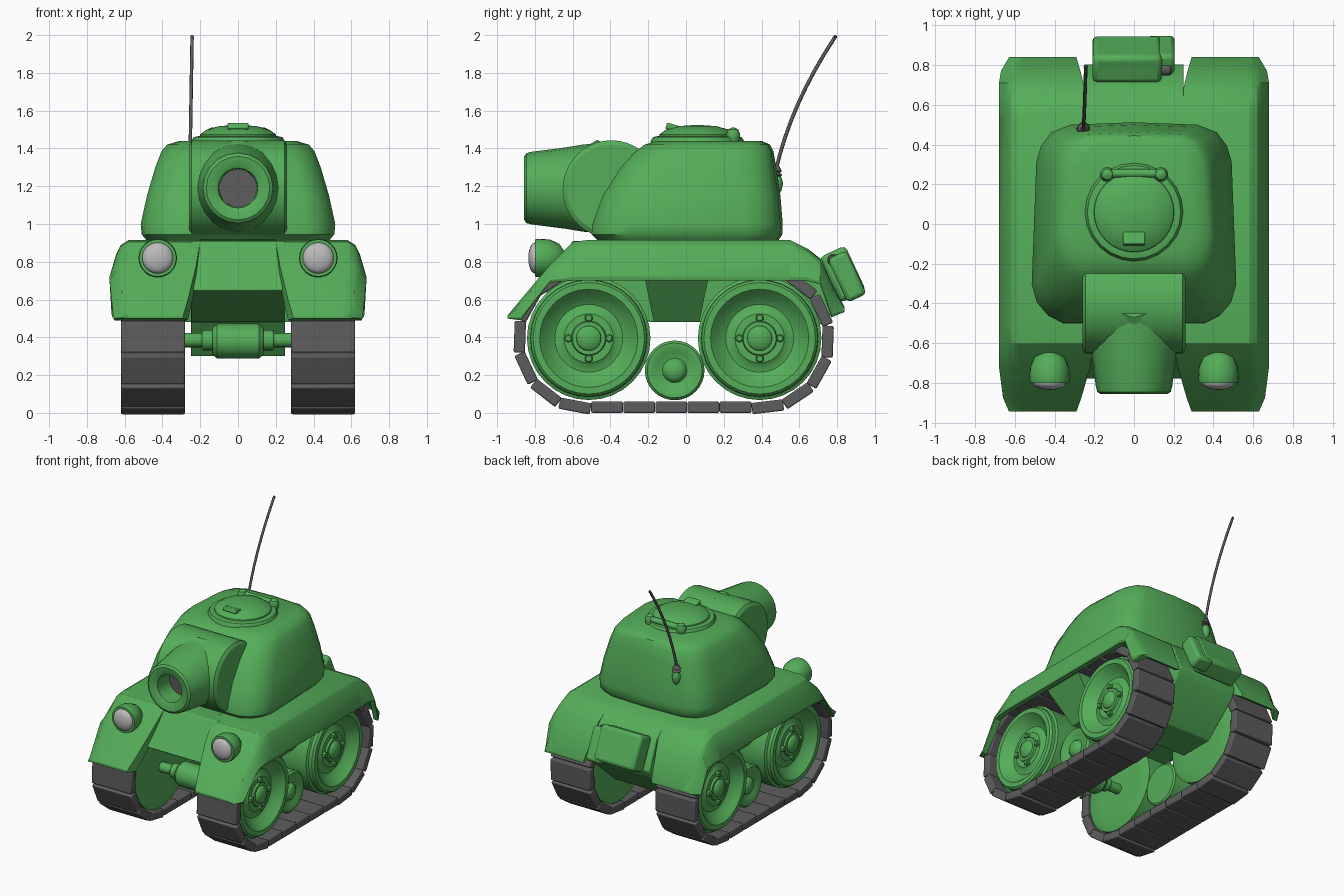
import bpy, bmesh, math
from mathutils import Vector, Matrix

if "Cube" in bpy.data.objects:
    bpy.data.objects.remove(bpy.data.objects["Cube"])


def material(name, c):
    m = bpy.data.materials.new(name)
    m.diffuse_color = (*c, 1)
    m.use_nodes = True
    m.node_tree.nodes["Principled BSDF"].inputs["Base Color"].default_value = m.diffuse_color
    return m


GREEN = material("green_paint", (0.09, 0.42, 0.10))
DARK = material("dark_rubber", (0.11, 0.11, 0.11))
LENS = material("lens_glass", (0.5, 0.5, 0.5))


def loft(name, parts, mat=GREEN, mirror=False, bevel=0, angle=32):
    """Each part is a list of point rings, skinned in order and capped."""
    bm = bmesh.new()
    for rings in parts:
        vs = [[bm.verts.new(p) for p in r] for r in rings]
        n = len(vs[0])
        for a, b in zip(vs, vs[1:]):
            for i in range(n):
                j = (i + 1) % n
                bm.faces.new((a[i], a[j], b[j], b[i]))
        bm.faces.new(vs[0][::-1])
        bm.faces.new(vs[-1])
    bmesh.ops.recalc_face_normals(bm, faces=bm.faces)
    me = bpy.data.meshes.new(name)
    bm.to_mesh(me)
    bm.free()
    me.materials.append(mat)
    ob = bpy.data.objects.new(name, me)
    bpy.context.collection.objects.link(ob)
    bpy.ops.object.select_all(action='DESELECT')
    ob.select_set(True)
    bpy.context.view_layer.objects.active = ob
    bpy.ops.object.shade_smooth_by_angle(angle=math.radians(angle))
    if bevel:
        b = ob.modifiers.new("bevel", 'BEVEL')
        b.width, b.segments, b.limit_method = bevel, 2, 'ANGLE'
    if mirror:
        ob.modifiers.new("mirror", 'MIRROR')
    return ob


def lathe(profile, centre, axis, seg=32):
    """Rings of (distance along axis, radius) about a line."""
    q = Vector((0, 0, 1)).rotation_difference(Vector(axis))
    return [[Vector(centre) + q @ Vector((r * math.cos(k * math.tau / seg),
             r * math.sin(k * math.tau / seg), t)) for k in range(seg)] for t, r in profile]


def prism(yz, x0, x1):
    return [[(x, y, z) for y, z in yz] for x in (x0, x1)]


def box(c, size, tilt=0):
    h = Vector(size) / 2
    rot = Matrix.Rotation(tilt, 3, 'X')
    return [[Vector(c) + rot @ Vector((x * h.x, y * h.y, z * h.z))
             for y, z in ((-1, -1), (1, -1), (1, 1), (-1, 1))] for x in (-1, 1)]


def dome(r, h, n=6, t0=0):
    return [(t0 + h * math.sin(a), max(r * math.cos(a), 0.002))
            for a in (k * math.pi / 2 / n for k in range(n + 1))]


X, Y, Z = (1, 0, 0), (0, 1, 0), (0, 0, 1)
FRONT = (0, -1, 0)

# Central hull with sloped nose and stepped belly
loft("hull", [prism([(-.60, .91), (-.78, .65), (-.18, .48), (.10, .48), (.25, .30), (.52, .30),
                     (.78, .53), (.805, .60), (.72, .81), (.65, .865), (.55, .915)], -.25, .25)], bevel=.006)

# Fenders: stations of y, top z, lower edge z, inner x, outer x
stations = [(-.945, .515, .50, .29, .63), (-.875, .60, .49, .265, .66), (-.72, .785, .69, .22, .68),
            (-.60, .905, .70, .20, .68), (-.52, .915, .70, .20, .68), (.55, .915, .70, .20, .68),
            (.64, .87, .70, .24, .68), (.71, .815, .68, .255, .68), (.77, .69, .505, .27, .67),
            (.84, .56, .535, .29, .63)]
rings = []
for y, zt, zb, xi, xo in stations:
    h = zt - zb
    zu = max(zb, zt - .115)
    rings.append([(xi, y, zt), (xo - .10, y, zt), (xo - .06, y, zt - .12 * h), (xo - .035, y, zt - .35 * h),
                  (xo, y, zb + .1 * h), (xo - .005, y, zb), (xo - .045, y, zb), (xo - .06, y, zu), (xi, y, zu)])
loft("fenders", [rings], mirror=True, bevel=.006)

# Tapered brackets between the wheels
loft("side_brackets", [[[(.24, -.17, .48), (.24, .07, .48), (.24, .12, .72), (.24, -.22, .72)],
                        [(.42, -.17, .48), (.42, .07, .48), (.61, .12, .72), (.61, -.22, .72)]]], mirror=True)

# Track links spaced around a stadium path
R, YF, YR, ZC = .36, -.52, .39, .39
L, ARC = YR - YF, math.pi * R
N = 24
links = []
for i in range(N):
    s = (i + .6) * (2 * L + 2 * ARC) / N
    if s < L:
        y, z, a = YF + s, ZC - R, 0
    elif s < L + ARC:
        a = (s - L) / R
        y, z = YR + R * math.sin(a), ZC - R * math.cos(a)
    elif s < 2 * L + ARC:
        y, z, a = YR - (s - L - ARC), ZC + R, math.pi
    else:
        a = math.pi + (s - 2 * L - ARC) / R
        y, z = YF + R * math.sin(a), ZC - R * math.cos(a)
    links.append(box((.45, y, z), (.34, .168, .06), a))
loft("track_links", links, DARK, mirror=True, bevel=.008)

# Large road wheels with dished faces, plus hub bolts
wheel = [(.29, .20), (.29, .30), (.30, .327), (.54, .327), (.55, .31), (.575, .308), (.59, .295), (.59, .26),
         (.575, .245), (.54, .215), (.52, .18), (.525, .15), (.54, .13), (.54, .092), (.555, .087), (.555, .068)]
loft("road_wheels", [lathe(wheel + dome(.066, .03, 4, .555), (0, y, .395), X) for y in (YF + .005, YR)], mirror=True)
bolts = []
for y in (YF + .005, YR):
    for k in range(4):
        a = k * math.pi / 2
        bolts.append(lathe([(.53, .022), (.56, .022), (.565, .016)],
                           (0, y + .108 * math.cos(a), .395 + .108 * math.sin(a)), X, 6))
loft("wheel_bolts", bolts, mirror=True)

# Small middle rollers
roller = [(.29, .10), (.29, .145), (.30, .158), (.49, .158), (.505, .145), (.505, .12), (.49, .095), (.485, .065)]
loft("rollers", [lathe(roller + dome(.06, .03, 4, .49), (0, -.06, .225), X)], mirror=True)

# Axles and rounded gear housings
loft("axles", [lathe([(-.32, .038), (.32, .038)], (0, y, .385), X, 16) for y in (YF, YR)])
loft("axle_collars", [lathe([(.12, .055), (.19, .055)], (0, YF, .385), X, 16)], mirror=True, bevel=.008)
loft("gear_housing", [lathe([(-.135, .07), (-.11, .093), (.11, .093), (.135, .07)], (0, YF, .38), X, 12)])

# Turret: levels of z, front y, back y, half width
levels = [(.915, -.47, .49, .485), (.945, -.50, .51, .51), (1.0, -.495, .512, .515), (1.15, -.44, .50, .482),
          (1.30, -.345, .478, .438), (1.385, -.265, .463, .405), (1.42, -.22, .445, .375), (1.44, -.15, .40, .31)]
rings = []
for z, f, b, w in levels:
    half = [(.70 * w, f), (.85 * w, f + .04), (.95 * w, f + .10), (w, f + .19), (.955 * w, b - .2),
            (.91 * w, b - .12), (.81 * w, b - .05), (.62 * w, b - .012)]
    rings.append([(x, y, z) for x, y in half] + [(0, b, z)] + [(-x, y, z) for x, y in half[::-1]] + [(0, f, z)])
loft("turret", [rings], angle=38)

# Gun mantlet and hollow tapered barrel
loft("mantlet", [lathe([(-.26, .235), (-.245, .258), (.245, .258), (.26, .235)], (0, -.395, 1.185), X, 40)])
barrel = [(.35, .25), (.55, .23), (.64, .215), (.82, .192), (.845, .185), (.857, .168), (.852, .125), (.84, .105), (.68, .10)]
loft("barrel", [lathe(barrel, (0, 0, 1.19), FRONT, 20)])
loft("bore_end", [lathe([(.66, .103), (.70, .103)], (0, 0, 1.19), FRONT, 12)], DARK)
loft("mantlet_brow", [[[(-.09, -.50, 1.40), (0, -.53, 1.41), (.09, -.50, 1.40)],
                       [(-.10, -.44, 1.43), (0, -.47, 1.445), (.10, -.44, 1.43)]]])

# Commander's hatch, hinge and handle
loft("hatch_ring", [lathe([(1.40, .25), (1.44, .247), (1.46, .235), (1.465, .21)], (0, .06, 0), Z, 24)])
loft("hatch_lid", [lathe([(1.45, .205), (1.475, .20), (1.50, .165), (1.518, .10), (1.525, .003)], (0, .06, 0), Z)])
loft("hatch_hinge", [lathe([(-.14, .022), (.14, .022)], (0, .255, 1.475), X, 12)]
     + [lathe([(-.05, .025), (-.025, .033), (0, .037), (.025, .027), (.037, .004)], (x, .25, 1.475), Z, 12)
        for x in (-.135, .135)])
loft("hatch_handle", [[[(x, -.11, 1.505), (x, -.10, 1.537), (x, -.04, 1.52), (x, -.04, 1.49)]
                       for x in (-.055, .055)]], bevel=.006)

# Headlights: bullet housing and domed lens
bullet = [(.80, .083), (.80, .098), (.78, .102), (.72, .098), (.67, .075), (.64, .03)]
loft("headlight_housings", [lathe(bullet, (.425, 0, .82), FRONT, 24)], mirror=True)
loft("headlight_lenses", [lathe([(.78, .082)] + dome(.082, .035, 5, .80), (.425, 0, .82), FRONT, 24)],
     LENS, mirror=True)

# Whip antenna with socket
loft("antenna_socket", [lathe([(-.06, .008), (-.04, .025), (0, .034), (.03, .026), (.045, .018)],
                              (-.255, .48, 1.215), Z, 12)])
loft("antenna_collar", [lathe([(0, .02), (.012, .034), (.025, .02), (.032, .03), (.045, .022), (.06, .012)],
                              (-.255, .475, 1.25), (0, .1, .99), 12)], DARK)
whip = []
for i in range(9):
    t = i / 8
    c = Vector((-.255 + .012 * t, .475 + .3155 * (t + t * t) / 2, 1.28 + .712 * t))
    whip.append([c + Vector((.009 * math.cos(k * math.tau / 8), .009 * math.sin(k * math.tau / 8),
                             -.004 * math.sin(k * math.tau / 8))) for k in range(8)])
loft("antenna", [whip], DARK, angle=50)
loft("antenna_tip", [lathe([(-.01, .005), (0, .011), (.01, .005)], (-.243, .79, 1.99), Z, 8)], DARK)

# Rear fuel can, tilted to match the back plate, with a cap in its notched corner
T = math.radians(25)
loft("fuel_can", [box((-.035, .83, .735), (.35, .15, .265), T)], bevel=.025)
loft("fuel_can_shoulder", [box((.135, .852, .722), (.14, .11, .255), T)], bevel=.022)
loft("fuel_can_cap", [lathe([(.13, .025), (.145, .033), (.18, .033), (.19, .025)], (0, .78, .81), X, 12)], DARK)
